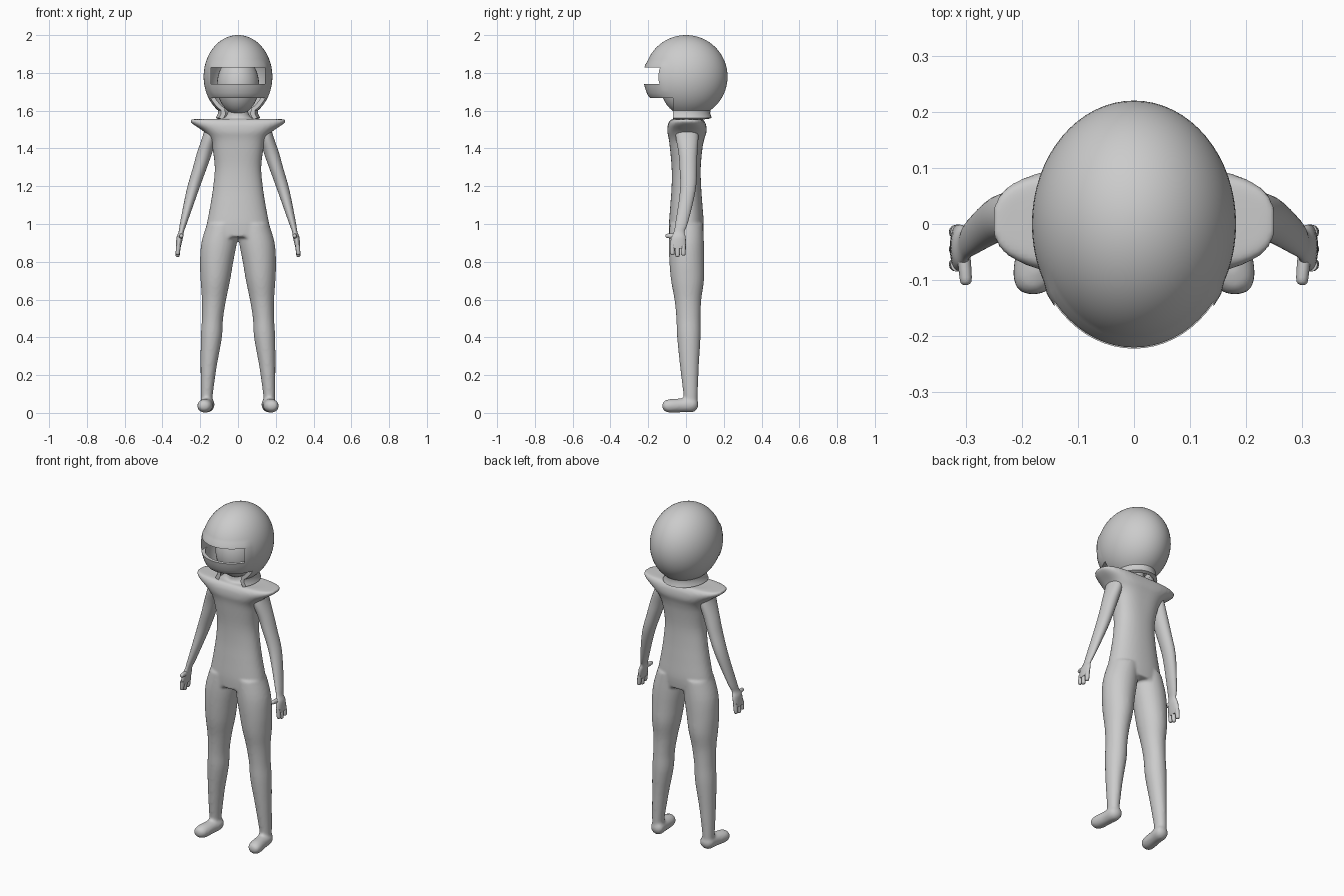
import bpy, bmesh, math

if "Cube" in bpy.data.objects:
    bpy.data.objects.remove(bpy.data.objects["Cube"])

grey = bpy.data.materials.new("light grey")
grey.diffuse_color = (0.6, 0.6, 0.6, 1)
grey.use_nodes = True
grey.node_tree.nodes["Principled BSDF"].inputs["Base Color"].default_value = grey.diffuse_color


def spline(rings, steps):
    """Smoothly interpolate a list of cross-sections."""
    out = []
    for i in range(len(rings) - 1):
        p0, p1 = rings[max(i - 1, 0)], rings[i]
        p2, p3 = rings[i + 1], rings[min(i + 2, len(rings) - 1)]
        for k in range(steps):
            t = k / steps
            out.append([0.5 * (2 * b + (c - a) * t + (2 * a - 5 * b + 4 * c - d) * t * t
                               + (3 * b - a - 3 * c + d) * t ** 3)
                        for a, b, c, d in zip(p0, p1, p2, p3)])
    return out + [list(rings[-1])]


def loft(bm, rings, side=1, axis="z", steps=4, sides=32, cap_end=True):
    """Rings: (position on axis, centre x, other centre, radius x, other radius, power)."""
    prev = first = None
    for ring in spline([tuple(r) + (2,) * (6 - len(r)) for r in rings], steps):
        p, cx, co, rx, ro, n = ring
        loop = []
        for k in range(sides):
            a = 2 * math.pi * k / sides
            c, s = math.cos(a), math.sin(a)
            x = side * (cx + rx * math.copysign(abs(c) ** (2 / n), c))
            o = co + ro * math.copysign(abs(s) ** (2 / n), s)
            loop.append(bm.verts.new((x, o, p) if axis == "z" else (x, p, o)))
        if prev:
            for k in range(sides):
                j = (k + 1) % sides
                bm.faces.new((prev[k], prev[j], loop[j], loop[k]))
        first = first or loop
        prev = loop
    bm.faces.new(first)
    if cap_end:
        bm.faces.new(prev)


def make(name, bm):
    bmesh.ops.recalc_face_normals(bm, faces=bm.faces)
    me = bpy.data.meshes.new(name)
    bm.to_mesh(me)
    bm.free()
    ob = bpy.data.objects.new(name, me)
    bpy.context.collection.objects.link(ob)
    me.materials.append(grey)
    return ob


def finish(ob, angle=40):
    """Apply the modifiers and shade smooth."""
    bpy.context.view_layer.update()
    dg = bpy.context.evaluated_depsgraph_get()
    me = bpy.data.meshes.new_from_object(ob.evaluated_get(dg))
    ob.modifiers.clear()
    ob.data = me
    bpy.ops.object.select_all(action="DESELECT")
    ob.select_set(True)
    bpy.context.view_layer.objects.active = ob
    bpy.ops.object.shade_smooth_by_angle(angle=math.radians(angle))


def ellipsoid(cy, cz, rx, ry, rz, a_end, count):
    angles = [math.radians(3 + (a_end - 3) * i / count) for i in range(count + 1)]
    return [(cz + rz * math.cos(a), 0, cy, rx * math.sin(a), ry * math.sin(a)) for a in angles]


# Body: torso with flared shoulders and neck, legs and feet, fused into one skin
bm = bmesh.new()
loft(bm, [(0.93, 0, 0, .172, .088, 2.2), (1.0, 0, .002, .165, .092, 2.2),
          (1.1, 0, .002, .146, .085, 2.2), (1.2, 0, .002, .131, .078, 2.2),
          (1.3, 0, .001, .123, .077, 2.3), (1.4, 0, .001, .135, .086, 2.6),
          (1.45, 0, .003, .15, .094, 2.8), (1.49, 0, .005, .182, .104, 3),
          (1.53, 0, .005, .24, .1, 3), (1.552, 0, .005, .25, .085, 3),
          (1.556, 0, .005, .19, .072, 2.6), (1.562, 0, .005, .07, .055, 2),
          (1.64, 0, .005, .05, .05, 2)], sides=64)
for s in (-1, 1):
    loft(bm, [(.05, .165, .025, .03, .035), (.1, .165, .024, .032, .038),
              (.25, .155, .018, .043, .05), (.4, .141, .015, .056, .062),
              (.5, .135, .013, .056, .064), (.6, .127, .01, .064, .071),
              (.7, .12, .008, .078, .087), (.8, .113, .004, .088, .092),
              (.9, .1, .002, .094, .093), (1.0, .08, .002, .085, .088)], s)
    loft(bm, [(.065, .16, .045, .008, .008), (.058, .161, .045, .027, .026),
              (.035, .163, .044, .039, .04), (-.02, .168, .04, .038, .037),
              (-.085, .176, .037, .04, .036), (-.115, .179, .037, .03, .026),
              (-.126, .18, .037, .01, .008)], s, axis="y")
body = make("body", bm)
rm = body.modifiers.new("fuse", "REMESH")
rm.mode = "VOXEL"
rm.voxel_size = 0.008
sm = body.modifiers.new("soften", "SMOOTH")
sm.factor = 0.5
sm.iterations = 5
finish(body, 60)

# Arms with palm, three fingers and a thumb
for s, label in ((-1, "left"), (1, "right")):
    bm = bmesh.new()
    loft(bm, [(1.535, .145, .005, .01, .02), (1.52, .145, .005, .028, .045),
              (1.47, .147, .005, .038, .06), (1.38, .176, .01, .04, .05),
              (1.3, .201, .012, .037, .046), (1.18, .24, .01, .032, .041),
              (1.01, .287, -.022, .019, .033), (.96, .3, -.036, .014, .028),
              (.93, .308, -.04, .017, .038), (.89, .314, -.042, .014, .041),
              (.87, .317, -.042, .011, .038)], s)
    for y, tip in ((-.072, .835), (-.045, .825), (-.014, .832)):
        loft(bm, [(.89, .315, y, .012, .013), (tip + .012, .319, y, .011, .012),
                  (tip + .003, .319, y, .008, .008), (tip, .319, y, .002, .002)],
             s, steps=3, sides=12)
    loft(bm, [(-.05, .304, .935, .012, .014), (-.095, .3, .937, .011, .012),
              (-.106, .3, .937, .008, .008), (-.109, .3, .937, .002, .002)],
         s, axis="y", steps=3, sides=12)
    finish(make(label + "_arm", bm), 50)

# Head inside the helmet
bm = bmesh.new()
loft(bm, ellipsoid(-.01, 1.735, .112, .124, .155, 177, 20), steps=1)
finish(make("head", bm))

# Helmet shell with a flared neck rim
bm = bmesh.new()
shell = ellipsoid(0, 1.78, .182, .22, .22, 144, 32)
shell += [(1.585, 0, 0, .106, .128), (1.562, 0, 0, .118, .136)]
loft(bm, shell, steps=1, sides=64, cap_end=False)
for v in bm.verts:  # slightly raised brow and chin bar
    if v.co.y < -.11 and 1.675 < v.co.z < 1.85:
        v.co.x *= 1.025
        v.co.y *= 1.025
helmet = make("helmet", bm)
sol = helmet.modifiers.new("thickness", "SOLIDIFY")
sol.thickness = 0.02
sol.offset = -1


# Openings for the eyes and below the chin bar
def cutter(name, hx, y0, y1, z0, z1):
    b = bmesh.new()
    bmesh.ops.create_cube(b, size=1)
    for v in b.verts:
        v.co = (v.co.x * 2 * hx, y0 + (v.co.y + .5) * (y1 - y0), z0 + (v.co.z + .5) * (z1 - z0))
    ob = make(name, b)
    ob.hide_render = True
    cut = helmet.modifiers.new(name, "BOOLEAN")
    cut.operation = "DIFFERENCE"
    cut.solver = "EXACT"
    cut.object = ob
    return ob


cutters = [cutter("eye_opening", .142, -.4, -.06, 1.742, 1.828),
           cutter("chin_opening", .16, -.4, -.07, 1.4, 1.667)]
finish(helmet)
for c in cutters:
    bpy.data.objects.remove(c)
